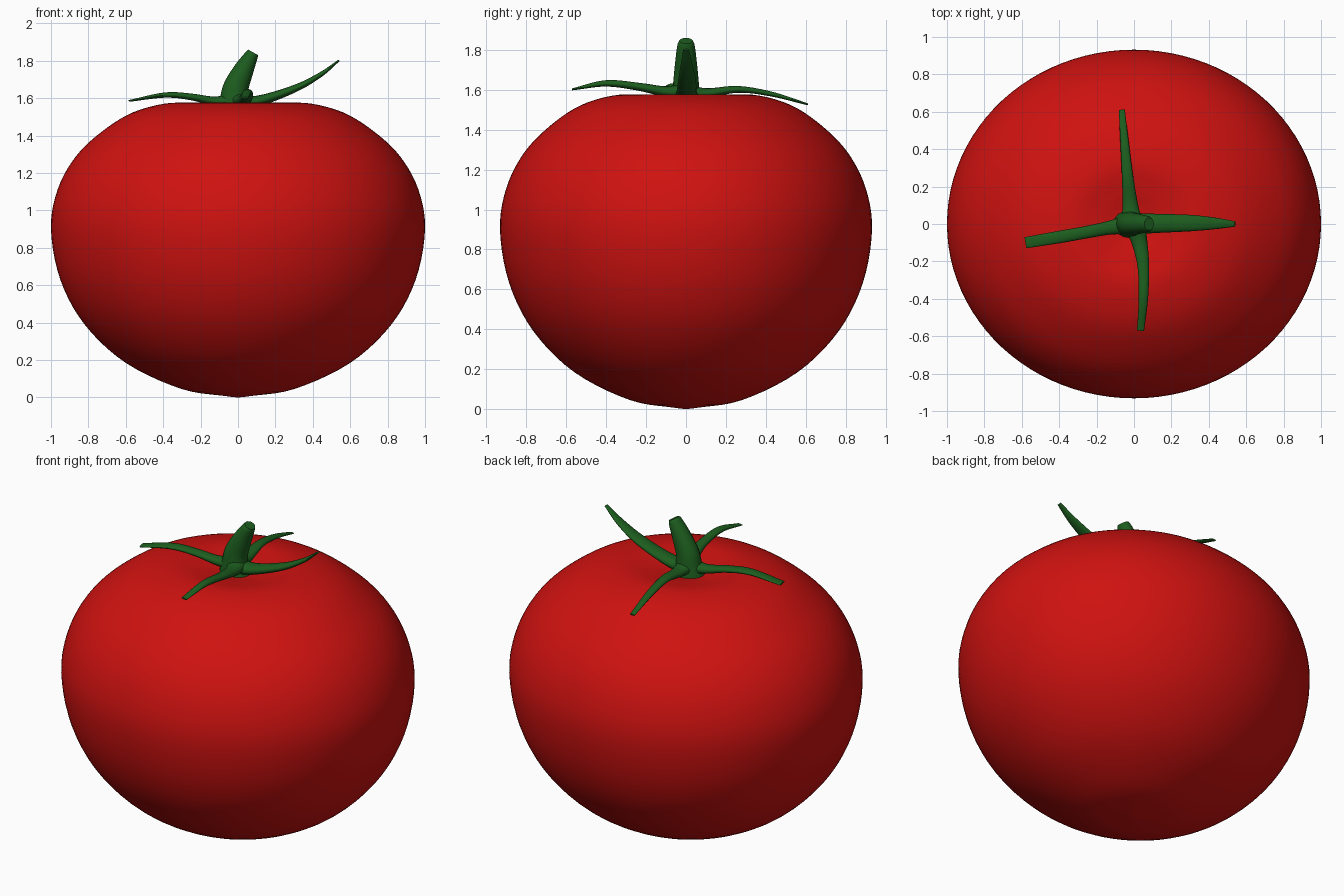
import bpy, bmesh, math
from mathutils import Vector

if "Cube" in bpy.data.objects:
    bpy.data.objects.remove(bpy.data.objects["Cube"])


def material(name, color):
    m = bpy.data.materials.new(name)
    m.diffuse_color = color
    m.use_nodes = True
    m.node_tree.nodes["Principled BSDF"].inputs["Base Color"].default_value = m.diffuse_color
    return m


def smooth_points(pts, steps):
    """Catmull-Rom resampling of a list of tuples."""
    v = [Vector(p) for p in pts]
    v = [2 * v[0] - v[1]] + v + [2 * v[-1] - v[-2]]
    out = []
    for i in range(1, len(v) - 2):
        a, b, c, d = v[i - 1:i + 3]
        for k in range(steps):
            t = k / steps
            out.append(0.5 * (2 * b + (c - a) * t + (2 * a - 5 * b + 4 * c - d) * t * t
                              + (3 * b - a - 3 * c + d) * t ** 3))
    return out + [v[-2]]


def finish(name, bm, mat):
    bmesh.ops.recalc_face_normals(bm, faces=bm.faces)
    me = bpy.data.meshes.new(name)
    bm.to_mesh(me)
    bm.free()
    ob = bpy.data.objects.new(name, me)
    bpy.context.collection.objects.link(ob)
    me.materials.append(mat)
    bpy.ops.object.select_all(action='DESELECT')
    ob.select_set(True)
    bpy.context.view_layer.objects.active = ob
    bpy.ops.object.shade_smooth_by_angle(angle=math.radians(50))
    return ob


def bridge(bm, rings):
    n = len(rings[0])
    for a, b in zip(rings, rings[1:]):
        for i in range(n):
            j = (i + 1) % n
            bm.faces.new((a[i], a[j], b[j], b[i]))


def tube(name, path, mat, sides=16):
    """Sweep an ellipse; each path point is (x, y, z, half width, half thickness)."""
    pts = smooth_points(path, 6)
    pos = [Vector(p[:3]) for p in pts]
    across = (pos[-1] - pos[0]).cross(Vector((0, 0, 1))).normalized()
    bm = bmesh.new()
    rings = []
    for i, p in enumerate(pts):
        tan = (pos[min(i + 1, len(pos) - 1)] - pos[max(i - 1, 0)]).normalized()
        up = across.cross(tan).normalized()
        side = tan.cross(up)
        rings.append([bm.verts.new(pos[i] + side * p[3] * math.cos(a) + up * p[4] * math.sin(a))
                      for a in (2 * math.pi * k / sides for k in range(sides))])
    bridge(bm, rings)
    bm.faces.new(rings[0])
    bm.faces.new(rings[-1])
    return finish(name, bm, mat)


red = material("red skin", (0.62, 0.006, 0.005, 1))
green = material("green stalk", (0.012, 0.11, 0.013, 1))

# Fruit: lathed profile with a shallow dimple on top, slightly narrower in y
profile = [(0.04, 0.004), (0.3, 0.045), (0.6, 0.185), (0.82, 0.39), (0.95, 0.63), (1.0, 0.9),
           (0.965, 1.11), (0.87, 1.285), (0.73, 1.42), (0.56, 1.525), (0.36, 1.575),
           (0.2, 1.56), (0.1, 1.54), (0.03, 1.532)]
bm = bmesh.new()
N = 96
rings = [[bm.verts.new((r * math.cos(2 * math.pi * k / N), 0.932 * r * math.sin(2 * math.pi * k / N), z))
          for k in range(N)] for r, z in smooth_points(profile, 5)]
bridge(bm, rings)
for ring, z in ((rings[0], 0.0), (rings[-1], 1.531)):
    pole = bm.verts.new((0, 0, z))
    for i in range(N):
        bm.faces.new((ring[i], ring[(i + 1) % N], pole))
finish("fruit", bm, red)

# Stem: leaning stub, flared at the base
tube("stem", [(-0.02, 0, 1.53, 0.075, 0.095), (-0.02, 0, 1.59, 0.068, 0.078), (-0.01, 0, 1.66, 0.062, 0.068),
              (0.03, 0, 1.75, 0.053, 0.054), (0.07, 0, 1.825, 0.043, 0.037),
              (0.081, 0, 1.845, 0.033, 0.03)], green)

# Sepals: four thin leaves spreading from the stem
sepals = {
    "right": [(-0.02, 0, 1.58, 0.06, 0.045), (0.1, 0.003, 1.583, 0.052, 0.03),
              (0.3, 0.005, 1.65, 0.044, 0.02), (0.44, 0.003, 1.725, 0.03, 0.013),
              (0.54, 0, 1.802, 0.014, 0.005)],
    "left": [(-0.01, 0, 1.59, 0.06, 0.045), (-0.12, -0.018, 1.583, 0.038, 0.026),
             (-0.25, -0.043, 1.607, 0.033, 0.018), (-0.39, -0.068, 1.617, 0.033, 0.014),
             (-0.58, -0.1, 1.586, 0.03, 0.005)],
    "front": [(0, 0.01, 1.59, 0.06, 0.045), (0.03, -0.1, 1.59, 0.042, 0.028),
              (0.05, -0.23, 1.614, 0.031, 0.02), (0.05, -0.4, 1.632, 0.025, 0.016),
              (0.035, -0.57, 1.602, 0.019, 0.005)],
    "back": [(-0.01, -0.01, 1.59, 0.06, 0.045), (-0.02, 0.1, 1.582, 0.042, 0.026),
             (-0.035, 0.26, 1.602, 0.03, 0.017), (-0.05, 0.43, 1.578, 0.023, 0.012),
             (-0.065, 0.61, 1.527, 0.016, 0.005)],
}
for side, path in sepals.items():
    tube("sepal_" + side, path, green)
